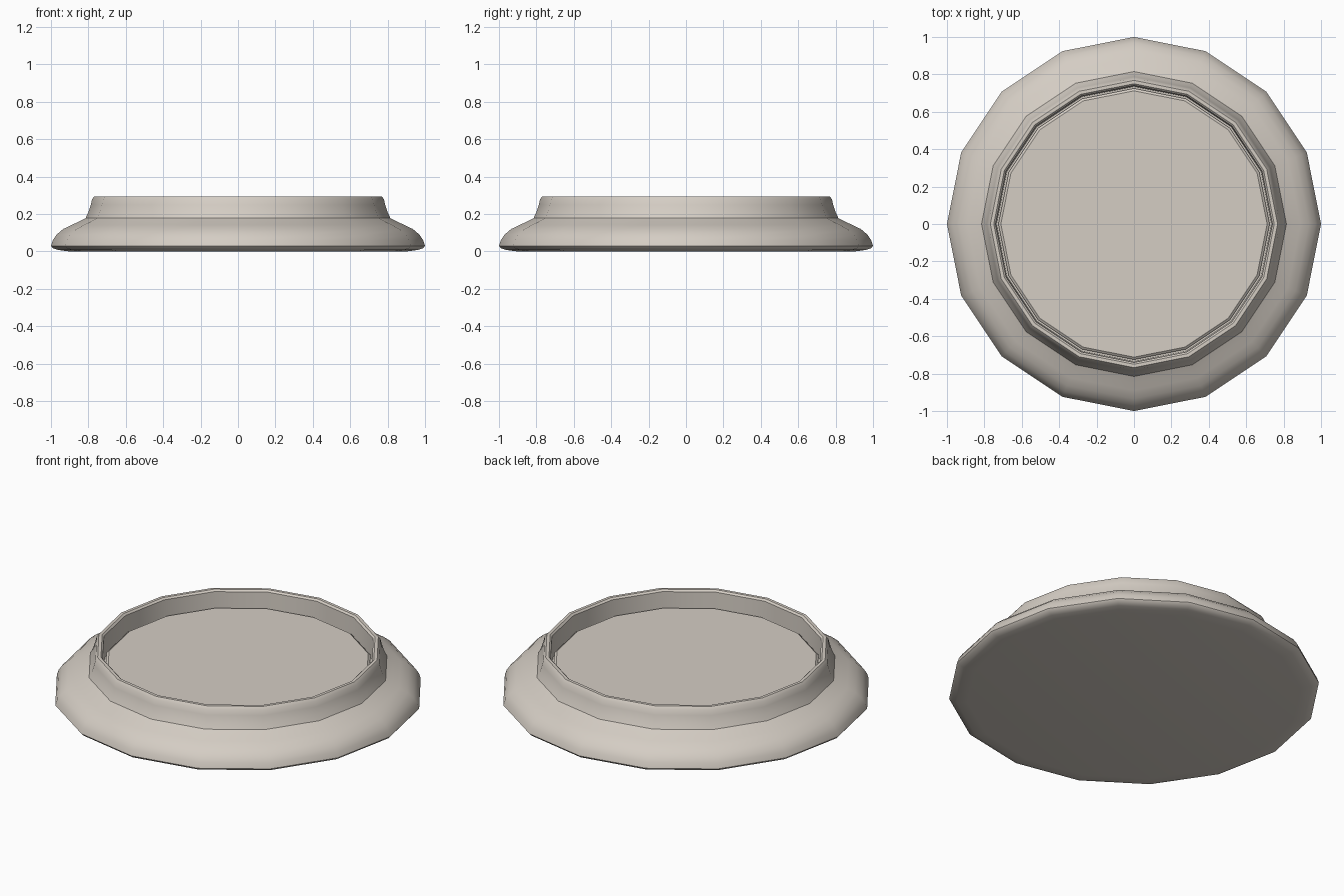
import bpy, bmesh, math

if "Cube" in bpy.data.objects:
    bpy.data.objects.remove(bpy.data.objects["Cube"])

SIDES = 16

stone = bpy.data.materials.new("warm_off_white")
stone.diffuse_color = (0.66, 0.61, 0.55, 1)
stone.use_nodes = True
stone.node_tree.nodes["Principled BSDF"].inputs["Base Color"].default_value = stone.diffuse_color


def lathe(name, profile):
    """Spin a (radius, height) profile round z and cap both ends."""
    bm = bmesh.new()
    rings = []
    for r, z in profile:
        rings.append([bm.verts.new((r * math.cos(math.tau * i / SIDES),
                                    r * math.sin(math.tau * i / SIDES), z))
                      for i in range(SIDES)])
    for a, b in zip(rings, rings[1:]):
        for i in range(SIDES):
            j = (i + 1) % SIDES
            bm.faces.new((a[i], a[j], b[j], b[i]))
    bm.faces.new(rings[0][::-1])
    bm.faces.new(rings[-1])
    bmesh.ops.recalc_face_normals(bm, faces=bm.faces[:])
    mesh = bpy.data.meshes.new(name)
    bm.to_mesh(mesh)
    bm.free()
    ob = bpy.data.objects.new(name, mesh)
    bpy.context.collection.objects.link(ob)
    mesh.materials.append(stone)
    bpy.ops.object.select_all(action='DESELECT')
    ob.select_set(True)
    bpy.context.view_layer.objects.active = ob
    bpy.ops.object.shade_smooth_by_angle(angle=math.radians(32))
    return ob


# rounded skirt, flared collar, thin rim and the recess inside it
lathe("base_body", [
    (0.90, 0.0), (0.96, 0.008), (0.99, 0.018), (1.0, 0.03),
    (0.99, 0.06), (0.97, 0.09), (0.935, 0.12), (0.89, 0.142), (0.85, 0.16),
    (0.815, 0.178), (0.80, 0.21), (0.787, 0.25), (0.78, 0.28),
    (0.768, 0.295), (0.75, 0.295), (0.74, 0.285), (0.735, 0.16),
])

# bevelled floor disc sitting in the recess
lathe("floor_disc", [
    (0.725, 0.155), (0.725, 0.19), (0.712, 0.2),
])
